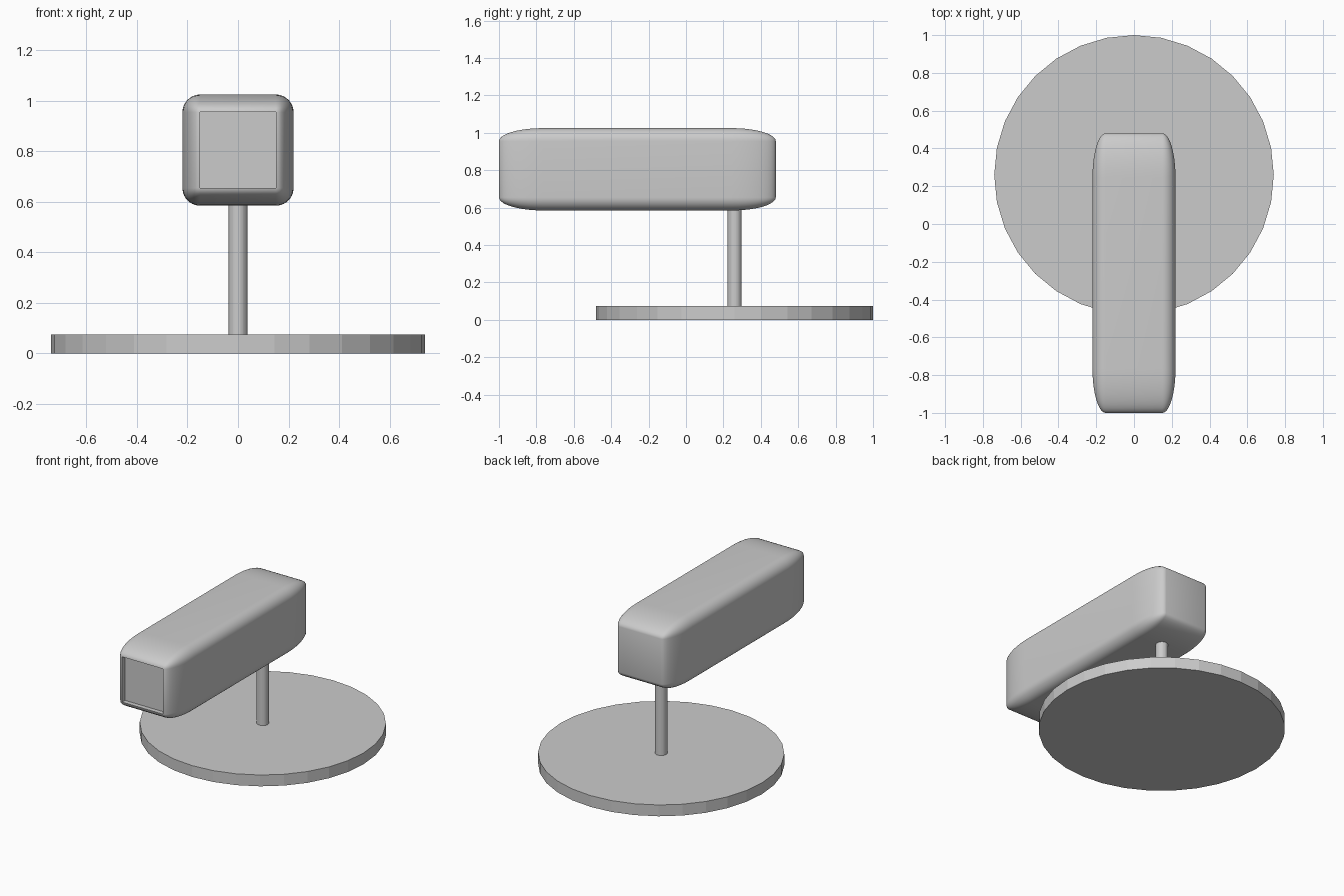
import bpy, bmesh
from mathutils import Vector

if "Cube" in bpy.data.objects:
    bpy.data.objects.remove(bpy.data.objects["Cube"])


def cylinder(name, radius, z0, z1, y):
    bpy.ops.mesh.primitive_cylinder_add(vertices=32, radius=radius, depth=z1 - z0,
                                        location=(0, y, (z0 + z1) / 2))
    bpy.context.object.name = name


# Round base and support pole
cylinder("base", 0.74, 0.0, 0.075, 0.26)
cylinder("pole", 0.037, 0.07, 0.63, 0.26)

# Rounded housing: bevelled unit cube, stretched along y so the rounding stretches too
size = Vector((0.44, 1.48, 0.44))
bm = bmesh.new()
bmesh.ops.create_cube(bm, size=1)
bmesh.ops.bevel(bm, geom=bm.edges[:], offset=0.07 / 0.44, segments=10,
                profile=0.5, affect='EDGES')
bmesh.ops.scale(bm, vec=size, verts=bm.verts[:])

# Recessed front panel
bm.normal_update()
front = min(bm.faces, key=lambda f: f.calc_center_median().y)
ret = bmesh.ops.extrude_discrete_faces(bm, faces=[front])
bmesh.ops.translate(bm, vec=(0, 0.03, 0), verts=ret["faces"][0].verts[:])
bm.normal_update()

mesh = bpy.data.meshes.new("housing")
bm.to_mesh(mesh)
bm.free()
housing = bpy.data.objects.new("housing", mesh)
housing.location = (0, -0.26, 0.805)
bpy.context.collection.objects.link(housing)

# Smooth housing with crisp recess edges
bpy.ops.object.select_all(action='DESELECT')
housing.select_set(True)
bpy.context.view_layer.objects.active = housing
bpy.ops.object.shade_smooth_by_angle()
